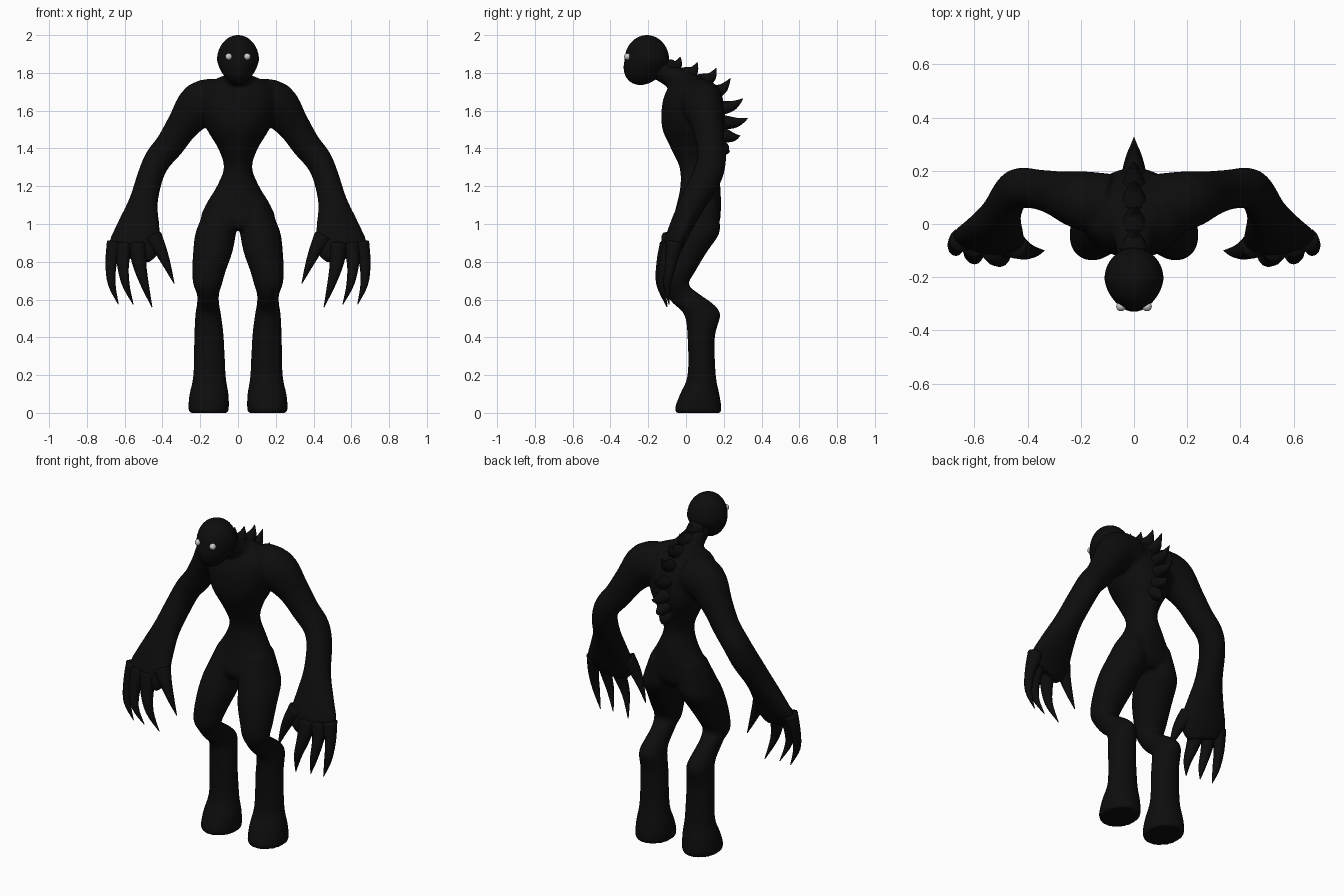
import bpy, bmesh, math
from mathutils import Vector, Matrix

cube = bpy.data.objects.get("Cube")
if cube:
    bpy.data.objects.remove(cube)


def material(name, colour, rough):
    m = bpy.data.materials.new(name)
    m.use_nodes = True
    m.diffuse_color = (*colour, 1)
    bsdf = m.node_tree.nodes["Principled BSDF"]
    bsdf.inputs["Base Color"].default_value = (*colour, 1)
    bsdf.inputs["Roughness"].default_value = rough
    return m


BLACK = material("shadow black", (0.004, 0.004, 0.004), 0.8)
PALE = material("pale eye", (0.6, 0.6, 0.6), 0.4)


def smooth_rings(rings, steps=4):
    """Catmull-Rom interpolation of all ring values."""
    out = []
    for i in range(len(rings) - 1):
        a, b, c, d = (rings[min(max(i + k, 0), len(rings) - 1)] for k in (-1, 0, 1, 2))
        for s in range(steps):
            t = s / steps
            out.append([q + t / 2 * (r - p + t * (2*p - 5*q + 4*r - w + t * (3*(q - r) + w - p)))
                        for p, q, r, w in zip(a, b, c, d)])
    return out + [list(rings[-1])]


def loft(bm, rings, ref=None, side=1, n=24):
    """Elliptical tube through (x, y, z, ru, rv); level rings when ref is None."""
    rings = smooth_rings(rings)
    pts = [Vector(r[:3]) for r in rings]
    loops = []
    for i, r in enumerate(rings):
        u, v = Vector((1, 0, 0)), Vector((0, 1, 0))
        if ref:
            t = (pts[min(i + 1, len(pts) - 1)] - pts[max(i - 1, 0)]).normalized()
            v = Vector(ref)
            v = (v - t * v.dot(t)).normalized()
            u = v.cross(t)
        ru, rv = max(r[3], 0.001), max(r[4], 0.001)
        loop = []
        for k in range(n):
            a = math.tau * k / n
            p = pts[i] + u * (ru * math.cos(a)) + v * (rv * math.sin(a))
            loop.append(bm.verts.new((p.x * side, p.y, p.z)))
        loops.append(loop)
    faces = [bm.faces.new(loops[0]), bm.faces.new(loops[-1])]
    for a, b in zip(loops, loops[1:]):
        for k in range(n):
            j = (k + 1) % n
            faces.append(bm.faces.new((a[k], a[j], b[j], b[k])))
    bmesh.ops.recalc_face_normals(bm, faces=faces)


def boxed(rows):
    """Turn (z, x0, x1, y0, y1) bounds into level rings."""
    return [((a + b) / 2, (c + d) / 2, z, (b - a) / 2, (d - c) / 2) for z, a, b, c, d in rows]


def finish(name, bm, mat):
    me = bpy.data.meshes.new(name)
    bm.to_mesh(me)
    bm.free()
    me.materials.append(mat)
    for p in me.polygons:
        p.use_smooth = True
    ob = bpy.data.objects.new(name, me)
    bpy.context.collection.objects.link(ob)
    return ob


# Body: torso, neck, legs and arms fused into one skin
bm = bmesh.new()
torso = [(.97, .12, -.05, .15), (1.02, .195, -.07, .18), (1.1, .172, -.05, .185),
         (1.2, .112, -.03, .182), (1.3, .075, -.035, .165), (1.4, .105, -.08, .185),
         (1.5, .165, -.125, .21), (1.6, .2, -.13, .205), (1.68, .2, -.115, .175),
         (1.74, .17, -.08, .13), (1.785, .08, -.02, .08)]
loft(bm, boxed([(z, -w, w, a, b) for z, w, a, b in torso]))
loft(bm, [(0, .06, 1.68, .12, .1), (0, -.03, 1.755, .085, .07),
          (0, -.1, 1.795, .065, .058), (0, -.19, 1.85, .06, .06)], ref=(0, 0, 1))
leg = boxed([(1.12, .01, .16, -.03, .17), (1.0, .005, .208, -.075, .18),
             (.94, .012, .228, -.1, .172), (.85, .03, .238, -.125, .11),
             (.75, .065, .242, -.137, .05), (.68, .085, .237, -.133, .015),
             (.63, .1, .218, -.11, .07), (.58, .1, .217, -.07, .14),
             (.52, .09, .226, -.01, .182), (.4, .075, .232, .008, .153),
             (.2, .065, .237, .008, .158), (.1, .05, .257, -.032, .177),
             (.03, .048, .263, -.058, .188), (0, .052, .258, -.055, .185)])
arm = [(.1, .07, 1.65, .12, .12), (.2, .09, 1.63, .122, .11), (.29, .115, 1.525, .088, .085),
       (.36, .13, 1.42, .077, .075), (.425, .135, 1.34, .072, .077), (.465, .11, 1.25, .068, .08),
       (.5, .04, 1.12, .077, .07), (.525, -.02, 1.0, .112, .06), (.545, -.065, .89, .14, .05),
       (.565, -.085, .82, .1, .035)]
for s in (1, -1):
    loft(bm, leg, side=s)
    loft(bm, arm, ref=(-.2, 1, 0), side=s)
body = finish("body", bm, BLACK)
rm = body.modifiers.new("fuse", 'REMESH')
rm.mode = 'VOXEL'
rm.voxel_size = 0.01
rm.use_smooth_shade = True
sm = body.modifiers.new("soften", 'SMOOTH')
sm.factor = 0.5
sm.iterations = 6

# Clawed fingers, each as (x, y, z, radius) along its length
fingers = [
    [(.45, -.08, .93, .05), (.41, -.1, .86, .034), (.375, -.105, .78, .02), (.338, -.1, .685, .002)],
    [(.53, -.09, .89, .05), (.522, -.12, .79, .037), (.494, -.135, .68, .022), (.455, -.1, .56, .002)],
    [(.6, -.08, .89, .045), (.609, -.11, .79, .032), (.594, -.13, .68, .02), (.555, -.1, .575, .002)],
    [(.65, -.06, .9, .045), (.672, -.08, .79, .03), (.668, -.1, .68, .02), (.633, -.09, .575, .002)]]
for s, label in ((1, "left"), (-1, "right")):
    bm = bmesh.new()
    for f in fingers:
        loft(bm, [(*p, p[3]) for p in f], ref=(0, 1, 0), side=s, n=12)
    finish(label + "_claws", bm, BLACK)

# Row of hooked spines down the back: base y, z then tip y, z
bm = bmesh.new()
spines = [(-.08, 1.84, -.03, 1.885), (.0, 1.8, .06, 1.857), (.09, 1.765, .16, 1.827),
          (.14, 1.7, .235, 1.772), (.175, 1.62, .303, 1.665), (.19, 1.545, .327, 1.56),
          (.185, 1.48, .287, 1.468), (.175, 1.42, .232, 1.385)]
for by, bz, ty, tz in spines:
    base, tip = Vector((0, by, bz)), Vector((0, ty, tz))
    d = tip - base
    sag = Vector((0, .012, -.014))
    rings = [(*(base - d * .25), .055, .045), (*(base + d * .35 + sag), .032, .03),
             (*(base + d * .7 + sag * .7), .014, .016), (*tip, .001, .001)]
    loft(bm, rings, ref=(0, -.5, 1), n=12)
finish("back_spines", bm, BLACK)

# Egg-shaped head, narrowing to a forward chin
bm = bmesh.new()
bmesh.ops.create_uvsphere(bm, u_segments=40, v_segments=24, radius=1)
for v in bm.verts:
    x, y, z = v.co
    low = max(0, -z)
    front = max(0, -y)
    v.co = (x * .111 * (1 - .22 * low - .12 * front), -.207 + y * .118 - .035 * low, 1.868 + z * .132)
finish("head", bm, BLACK)

# Eyes
for s, label in ((1, "left"), (-1, "right")):
    bm = bmesh.new()
    bmesh.ops.create_uvsphere(bm, u_segments=20, v_segments=12, radius=.018,
                              matrix=Matrix.Translation((s * .049, -.31, 1.886)))
    finish(label + "_eye", bm, PALE)
